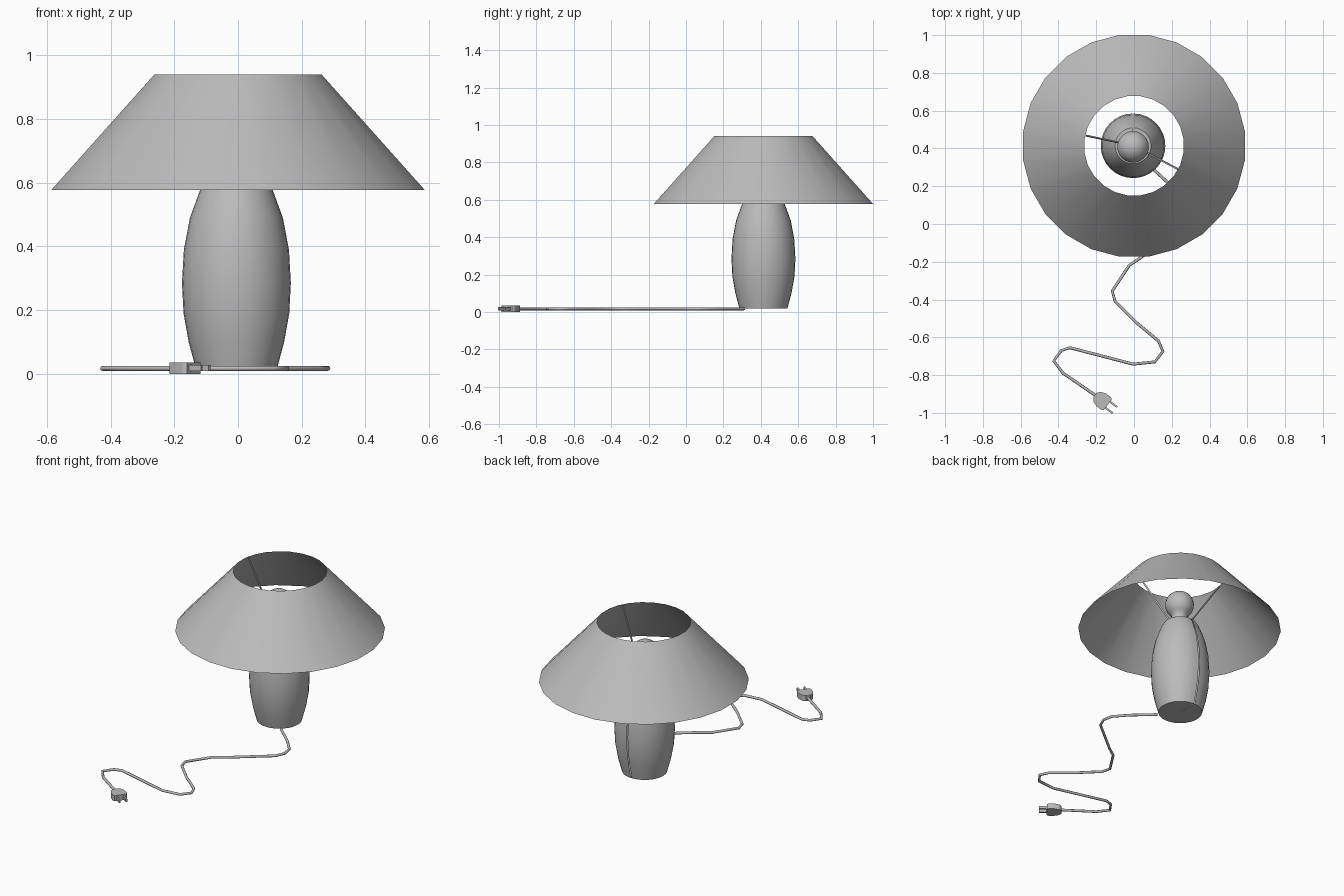
import bpy, bmesh
from math import radians, sin, cos, pi
from mathutils import Vector, Matrix

if "Cube" in bpy.data.objects:
    bpy.data.objects.remove(bpy.data.objects["Cube"], do_unlink=True)

CENTRE = Vector((0, 0.414, 0))

grey = bpy.data.materials.new("plain_grey")
grey.use_nodes = True
grey.diffuse_color = (0.5, 0.5, 0.5, 1)
grey.node_tree.nodes["Principled BSDF"].inputs["Base Color"].default_value = (0.5, 0.5, 0.5, 1)


def finish(name, bm, place=Matrix(), angle=40):
    mesh = bpy.data.meshes.new(name)
    bm.transform(place)
    bm.to_mesh(mesh)
    bm.free()
    mesh.materials.append(grey)
    obj = bpy.data.objects.new(name, mesh)
    bpy.context.collection.objects.link(obj)
    bpy.ops.object.select_all(action='DESELECT')
    obj.select_set(True)
    bpy.context.view_layer.objects.active = obj
    bpy.ops.object.shade_smooth_by_angle(angle=radians(angle))
    return obj


def lathe(name, profile, steps, start=0, sweep=360, centre=CENTRE):
    """Revolve (radius, height) points about a vertical axis."""
    bm = bmesh.new()
    a = radians(start)
    verts = [bm.verts.new((r * cos(a), r * sin(a), z)) for r, z in profile]
    edges = [bm.edges.new(pair) for pair in zip(verts, verts[1:])]
    bmesh.ops.spin(bm, geom=verts + edges, axis=(0, 0, 1), cent=(0, 0, 0),
                   angle=radians(sweep), steps=steps)
    bmesh.ops.remove_doubles(bm, verts=bm.verts, dist=0.0005)
    bmesh.ops.recalc_face_normals(bm, faces=bm.faces)
    return finish(name, bm, Matrix.Translation(centre))


def tube(name, points, radius, sides=8):
    """Sweep a round section along a path with mitred corners."""
    bm = bmesh.new()
    pts = [Vector(p) for p in points]
    rings = []
    for i, p in enumerate(pts):
        ahead = (pts[min(i + 1, len(pts) - 1)] - pts[max(i - 1, 0)]).normalized()
        side = ahead.cross(Vector((0, 0, 1))).normalized()
        up = side.cross(ahead)
        rings.append([bm.verts.new(p + radius * (side * cos(t) + up * sin(t)))
                      for t in (2 * pi * k / sides for k in range(sides))])
    for a, b in zip(rings, rings[1:]):
        for k in range(sides):
            n = (k + 1) % sides
            bm.faces.new((a[k], a[n], b[n], b[k]))
    bm.faces.new(rings[0])
    bm.faces.new(rings[-1])
    bmesh.ops.recalc_face_normals(bm, faces=bm.faces)
    return finish(name, bm, angle=60)


def prism(name, outline, low, high, place):
    """Extrude a flat outline between two heights."""
    bm = bmesh.new()
    face = bm.faces.new([bm.verts.new((x, y, low)) for x, y in outline])
    top = bmesh.ops.extrude_face_region(bm, geom=[face])["geom"]
    bmesh.ops.translate(bm, vec=(0, 0, high - low),
                        verts=[v for v in top if isinstance(v, bmesh.types.BMVert)])
    bmesh.ops.recalc_face_normals(bm, faces=bm.faces)
    return finish(name, bm, place, 30)


# Open conical shade
lathe("lamp_shade", [(0.592, 0.577), (0.265, 0.94)], 24, start=7.5)

# Barrel body with a narrow seam down the back
body_centre = CENTRE + Vector((-0.005, 0, 0))
lathe("lamp_body",
      [(0, 0.018), (0.128, 0.018), (0.15, 0.1), (0.166, 0.19), (0.171, 0.285),
       (0.165, 0.39), (0.146, 0.49), (0.113, 0.58), (0.095, 0.61), (0, 0.612)],
      32, start=91, sweep=358, centre=body_centre)

# Socket collar and round bulb
bulb_centre = body_centre + Vector((0, -0.006, 0))
lathe("bulb_socket", [(0.06, 0.608), (0.06, 0.63), (0.045, 0.64), (0.045, 0.665), (0, 0.665)],
      24, centre=bulb_centre)
BULB_Z, BULB_R = 0.743, 0.084
ball = [(BULB_R * sin(t), BULB_Z - BULB_R * cos(t)) for t in (pi * (k + 3) / 15 for k in range(13))]
lathe("light_bulb", [(0.044, 0.655)] + ball, 24, centre=bulb_centre)

# Wires holding the shade
for name, deg in (("right_shade_wire", 168), ("left_shade_wire", -28)):
    out = Vector((cos(radians(deg)), sin(radians(deg)), 0))
    tube(name, [CENTRE + out * 0.05 + Vector((0, 0, 0.612)),
                CENTRE + out * 0.262 + Vector((0, 0, 0.935))], 0.005, 6)

# Power cord lying on the ground
path = [(0.08, 0.31), (0.2, 0.2), (0.27, 0.12), (0.282, 0.06), (0.255, 0.0),
        (0.04, -0.175), (-0.026, -0.22), (-0.115, -0.355), (-0.1, -0.41),
        (0.01, -0.52), (0.13, -0.62), (0.153, -0.675), (0.11, -0.73),
        (-0.005, -0.742), (-0.165, -0.7), (-0.34, -0.655), (-0.385, -0.67),
        (-0.425, -0.725), (-0.375, -0.79), (-0.2, -0.91)]
tube("power_cord", [(x, y, 0.017) for x, y in path], 0.008)

# Plug and its two prongs
place = Matrix.Translation((-0.172, -0.932, 0)) @ Matrix.Rotation(radians(-37), 4, 'Z')
half = [(0.042, 0.035), (0.03, 0.042), (0, 0.042), (-0.03, 0.032), (-0.044, 0.014)]
prism("plug", half + [(x, -y) for x, y in reversed(half)], 0.0, 0.035, place)
for name, side in (("left_prong", 1), ("right_prong", -1)):
    y = side * 0.02
    box = [(0.04, y - 0.005), (0.088, y - 0.005), (0.088, y + 0.005), (0.04, y + 0.005)]
    prism(name, box, 0.008, 0.027, place)
